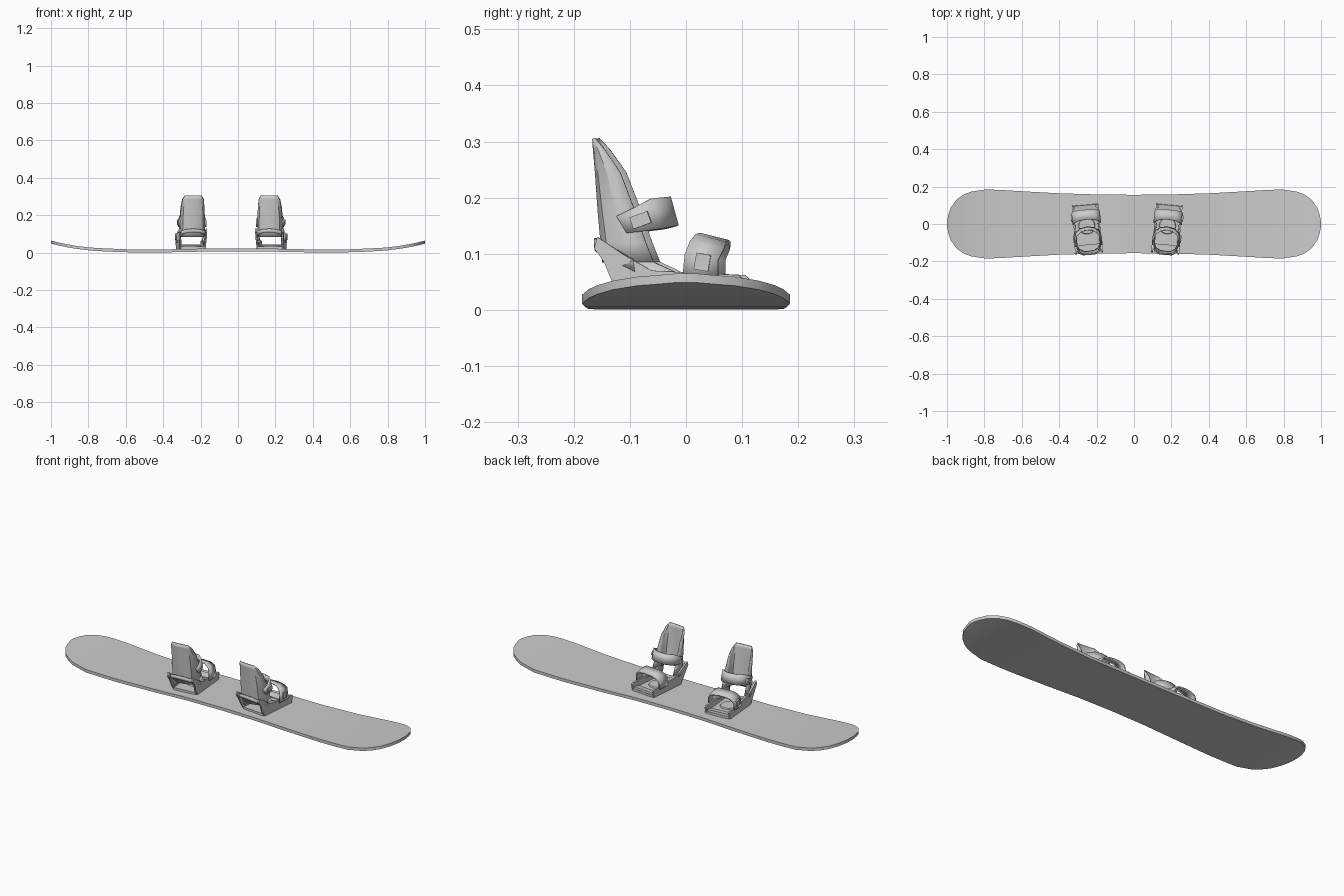
import bpy, bmesh, math
from mathutils import Matrix

cube = bpy.data.objects.get("Cube")
if cube:
    bpy.data.objects.remove(cube, do_unlink=True)

grey = bpy.data.materials.new("plain grey")
grey.use_nodes = True
grey.diffuse_color = (0.6, 0.6, 0.6, 1)
grey.node_tree.nodes["Principled BSDF"].inputs["Base Color"].default_value = (0.6, 0.6, 0.6, 1)


def add_object(name, bm, place=None, thickness=0, offset=0):
    """Turn a bmesh into a placed object, with an optional shell thickness."""
    bmesh.ops.recalc_face_normals(bm, faces=bm.faces)
    mesh = bpy.data.meshes.new(name)
    bm.to_mesh(mesh)
    bm.free()
    mesh.materials.append(grey)
    obj = bpy.data.objects.new(name, mesh)
    bpy.context.collection.objects.link(obj)
    if place:
        obj.matrix_world = place
    if thickness:
        mod = obj.modifiers.new("thickness", "SOLIDIFY")
        mod.thickness = thickness
        mod.offset = offset
    bpy.ops.object.select_all(action="DESELECT")
    obj.select_set(True)
    bpy.context.view_layer.objects.active = obj
    bpy.ops.object.shade_smooth_by_angle(angle=math.radians(22))
    return obj


def grid_sheet(rows):
    """Quad sheet through rows of points."""
    bm = bmesh.new()
    v = [[bm.verts.new(p) for p in row] for row in rows]
    for a, b in zip(v, v[1:]):
        for i in range(len(a) - 1):
            bm.faces.new((a[i], a[i + 1], b[i + 1], b[i]))
    return bm


def mirrored(half):
    """Complete a path given from the +x side to the centre (x = 0)."""
    return half + [(-p[0],) + p[1:] for p in reversed(half[:-1])]


def strap(name, half, place, thickness=0.007):
    """Band from (x, y1, z1, y2, z2): its two long edges."""
    path = mirrored(half)
    rows = [[(p[0], p[1], p[2]) for p in path], [(p[0], p[3], p[4]) for p in path]]
    return add_object(name, grid_sheet(rows), place, thickness)


def box(name, size, loc, place, rot_x=0):
    bm = bmesh.new()
    m = Matrix.Translation(loc) @ Matrix.Rotation(rot_x, 4, "X") @ Matrix.Diagonal((*size, 1))
    bmesh.ops.create_cube(bm, size=1, matrix=m)
    return add_object(name, bm, place)


# Board: (distance from centre, half width, height of underside)
stations = [(0, .156, .006), (.2, .158, .005), (.4, .164, .001), (.6, .175, .002),
            (.7, .181, .006), (.79, .185, .011), (.87, .173, .021), (.91, .158, .028),
            (.95, .13, .036), (.98, .087, .043), (.993, .048, .046), (1, .015, .049)]
full = [(-x, w, z) for x, w, z in reversed(stations[1:])] + stations
THICK = 0.016
bm = bmesh.new()
rings = []
for x, w, z in full:
    rings.append([bm.verts.new(p) for p in
                  ((x, -w, z), (x, w, z), (x, w, z + THICK), (x, -w, z + THICK))])
for a, b in zip(rings, rings[1:]):
    for i in range(4):
        j = (i + 1) % 4
        bm.faces.new((a[i], a[j], b[j], b[i]))
bm.faces.new(rings[0])
bm.faces.new(rings[-1])
add_object("board", bm)


def binding(label, cx, angle, outer):
    place = Matrix.Translation((cx, 0, 0)) @ Matrix.Rotation(math.radians(angle), 4, "Z")

    # Footbed, mounting disc and toe ramp
    box(label + "_footbed", (.126, .215, .012), (0, -.005, .026), place)
    bm = bmesh.new()
    bmesh.ops.create_cone(bm, cap_ends=True, segments=20, radius1=.045, radius2=.042,
                          depth=.006, matrix=Matrix.Translation((0, -.01, .035)))
    add_object(label + "_mounting_disc", bm, place)
    box(label + "_toe_ramp", (.118, .04, .01), (0, .082, .035), place, math.radians(10))

    # Side rails rising to the heel
    profile = [(-.14, .085), (-.127, .052), (-.105, .02), (.1, .02), (.108, .055),
               (.1, .062), (0, .067), (-.055, .07), (-.1, .095), (-.152, .13), (-.158, .11)]
    for side, sx in (("left", 1), ("right", -1)):
        bm = bmesh.new()
        face = bm.faces.new([bm.verts.new((sx * (.062 + .004 * (z > .08)), y, z))
                             for y, z in profile])
        ext = bmesh.ops.extrude_face_region(bm, geom=[face])
        bmesh.ops.translate(bm, vec=(sx * .009, 0, 0),
                            verts=[g for g in ext["geom"] if isinstance(g, bmesh.types.BMVert)])
        add_object(f"{label}_{side}_rail", bm, place)

    # Heel loop round the back
    strap(label + "_heel_loop",
          [(.07, -.085, .068, -.088, .09), (.069, -.125, .088, -.128, .112),
           (.055, -.148, .1, -.15, .12), (.03, -.157, .106, -.158, .126),
           (0, -.16, .108, -.161, .128)], place, .008)

    # Curved highback: (height, back y, wing front y, half width)
    levels = [(.305, -.163, -.158, .043), (.285, -.162, -.14, .055), (.245, -.159, -.112, .061),
              (.18, -.155, -.087, .065), (.12, -.15, -.066, .066), (.085, -.147, -.052, .066)]
    rows = []
    for z, yb, yf, w in levels:
        d = yf - yb
        rows.append([(p[0], p[1], z) for p in mirrored(
            [(w, yf), (w * .97, yb + d * .5), (w * .8, yb + d * .17),
             (w * .45, yb + d * .03), (0, yb)])])
    add_object(label + "_highback", grid_sheet(rows), place, .006)

    # Lower wings of the highback, sweeping down to the rails
    for side, sx in (("left", 1), ("right", -1)):
        bm = grid_sheet([[(sx * .066, -.125, .085), (sx * .066, -.052, .085)],
                         [(sx * .063, -.115, .062), (sx * .063, -.025, .073)],
                         [(sx * .062, -.105, .04), (sx * .062, 0, .06)]])
        add_object(f"{label}_{side}_lower_wing", bm, place, .006)

    # Ankle and toe straps
    strap(label + "_ankle_strap",
          [(.071, -.1, .137, -.118, .167), (.07, -.072, .14, -.085, .183),
           (.06, -.042, .144, -.058, .198), (.035, -.023, .148, -.037, .2),
           (0, -.017, .15, -.031, .201)], place, .008)
    strap(label + "_toe_strap",
          [(.073, 0, .055, .064, .055), (.073, .004, .098, .064, .088),
           (.062, .012, .12, .073, .108), (.04, .02, .132, .075, .118),
           (0, .024, .134, .076, .121)], place)

    # Ratchet buckles on the outer side
    box(label + "_ankle_buckle", (.01, .034, .022), (outer * .074, -.075, .16), place, math.radians(20))
    box(label + "_toe_buckle", (.01, .026, .03), (outer * .076, .036, .085), place, math.radians(-10))


binding("right_binding", -.253, 5, -1)
binding("left_binding", .18, -5, 1)
